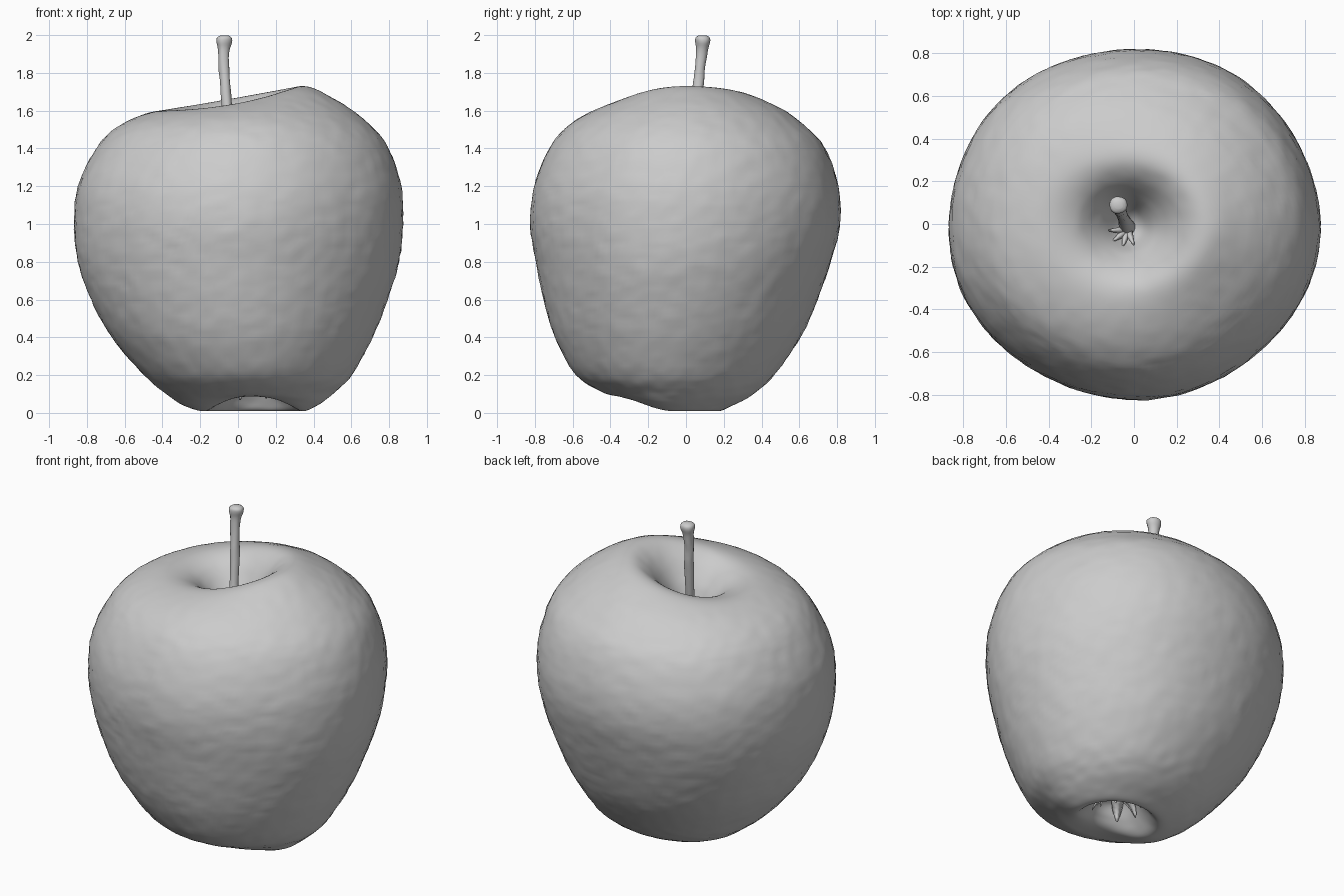
import bpy, bmesh, math, random
from mathutils import Vector, noise

random.seed(4)
if "Cube" in bpy.data.objects:
    bpy.data.objects.remove(bpy.data.objects["Cube"])

grey = bpy.data.materials.new("plain grey")
grey.use_nodes = True
GREY_VALUE = (0.6, 0.6, 0.6, 1)
grey.diffuse_color = GREY_VALUE
grey.node_tree.nodes["Principled BSDF"].inputs["Base Color"].default_value = GREY_VALUE


def finish(name, bm):
    """Turn a bmesh into a smooth, coloured object."""
    bmesh.ops.recalc_face_normals(bm, faces=bm.faces)
    mesh = bpy.data.meshes.new(name)
    bm.to_mesh(mesh)
    bm.free()
    mesh.materials.append(grey)
    for face in mesh.polygons:
        face.use_smooth = True
    obj = bpy.data.objects.new(name, mesh)
    bpy.context.collection.objects.link(obj)
    return obj


def spline(rows, steps):
    """Pass a smooth curve through rows of any width."""
    out = []
    for i in range(len(rows) - 1):
        a, b = rows[max(i - 1, 0)], rows[i]
        c, d = rows[i + 1], rows[min(i + 2, len(rows) - 1)]
        for s in range(steps):
            t = s / steps
            out.append([q + t * ((r - p) / 2 + t * ((2 * p - 5 * q + 4 * r - e) / 2
                        + t * (3 * (q - r) + e - p) / 2))
                        for p, q, r, e in zip(a, b, c, d)])
    out.append(list(rows[-1]))
    return out


def loft(bm, rings):
    """Skin a stack of point rings and close both ends."""
    loops = [[bm.verts.new(p) for p in ring] for ring in rings]
    n = len(loops[0])
    for low, high in zip(loops, loops[1:]):
        for i in range(n):
            j = (i + 1) % n
            bm.faces.new((low[i], low[j], high[j], high[i]))
    bm.faces.new(loops[0][::-1])
    bm.faces.new(loops[-1])


# Fruit: oval sections from the calyx basin, round the outside, into the stem hollow
# Each row: x min, x max, y min, y max, height, sideways tilt, lift at the front
SECTIONS = [
    (.07, .09, -.06, -.04, .19, 0, 0),
    (0, .18, -.15, .05, .17, 0, 0),
    (-.08, .26, -.21, .11, .08, 0, .04),
    (-.17, .33, -.27, .16, .01, 0, .08),
    (-.29, .42, -.36, .25, .04, 0, .05),
    (-.38, .5, -.44, .36, .1, 0, .01),
    (-.5, .6, -.58, .47, .2, 0, 0),
    (-.67, .71, -.69, .61, .4, 0, 0),
    (-.78, .79, -.75, .7, .6, 0, 0),
    (-.85, .85, -.79, .77, .8, 0, 0),
    (-.87, .87, -.82, .82, 1, 0, 0),
    (-.85, .86, -.8, .81, 1.2, 0, 0),
    (-.76, .79, -.72, .74, 1.4, .01, 0),
    (-.66, .68, -.62, .63, 1.52, .02, 0),
    (-.53, .53, -.48, .5, 1.61, .04, -.01),
    (-.4, .35, -.33, .33, 1.665, .065, -.03),
    (-.27, .22, -.23, .22, 1.62, .05, -.02),
    (-.17, .11, -.14, .13, 1.5, .02, 0),
    (-.09, .04, -.08, .06, 1.38, 0, 0),
    (-.04, -.02, -.02, 0, 1.33, 0, 0),
]
SIDES = 160


def fruit_ring(x0, x1, y0, y1, z, tilt, lift):
    ring = []
    for i in range(SIDES):
        a = math.tau * i / SIDES
        c, s = math.cos(a), math.sin(a)
        wide = 1 + .006 * math.cos(5 * a + 1)
        p = Vector(((x0 + x1) / 2 + (x1 - x0) / 2 * c * wide,
                    (y0 + y1) / 2 + (y1 - y0) / 2 * s * wide,
                    z + tilt * c + lift * max(0, -s) ** 2))
        # Fine uneven skin, stretched sideways
        bump = noise.noise(Vector((p.x * 14, p.y * 14, p.z * 26)))
        out = Vector((c, s, 0)) * min(1, (x1 - x0))
        ring.append(p + out * bump * .005)
    return ring


fruit = bmesh.new()
loft(fruit, [fruit_ring(*row) for row in spline(SECTIONS, 7)])
finish("fruit", fruit)

# Stem: a slightly bent, knobbly tube; each row is x, y, z, radius
STEM = [
    (-.03, -.03, 1.3, .05), (-.035, -.01, 1.37, .035), (-.05, .03, 1.5, .026),
    (-.065, .06, 1.7, .028), (-.075, .075, 1.83, .027), (-.075, .085, 1.92, .031),
    (-.072, .088, 1.965, .041), (-.072, .088, 1.988, .037), (-.072, .088, 1.999, .018),
]
stem = bmesh.new()
rings = []
for x, y, z, r in spline(STEM, 4):
    ring = []
    for i in range(16):
        a = math.tau * i / 16
        k = r * (1 + .15 * noise.noise(Vector((math.cos(a), math.sin(a), z * 14))))
        ring.append((x + k * math.cos(a), y + k * math.sin(a), z))
    rings.append(ring)
loft(stem, rings)
finish("stem", stem)


def leaf_scrap(name, base, tip, width):
    """A thin withered scrap that tapers and curls from base to tip."""
    base, tip = Vector(base), Vector(tip)
    along = tip - base
    side = along.cross(Vector((0, 0, 1))).normalized() * width
    thick = side.cross(along).normalized() * width * .3
    scrap = bmesh.new()
    rows = []
    for k in range(6):
        t = k / 5
        mid = base + along * t + thick * 2 * math.sin(t * math.pi)
        w = 1 - .85 * t * t
        rows.append([mid + side * w, mid + thick * w, mid - side * w, mid - thick * w])
    loft(scrap, rows)
    finish(name, scrap)


# Withered calyx in the basin below
for i in range(6):
    a = math.tau * i / 6 + random.uniform(-.3, .3)
    reach = random.uniform(.1, .15)
    leaf_scrap(f"calyx_leaf_{i + 1}",
               (.08 + .04 * math.cos(a), -.05 + .04 * math.sin(a), .18),
               (.08 + reach * math.cos(a), -.06 + reach * math.sin(a), random.uniform(.06, .1)),
               .035)

# Small dry flakes round the foot of the stem
for i in range(4):
    a = math.pi + i * .7
    leaf_scrap(f"stem_flake_{i + 1}", (-.03, -.03, 1.35),
               (-.04 + .08 * math.cos(a), -.03 + .08 * math.sin(a), 1.43), .02)
